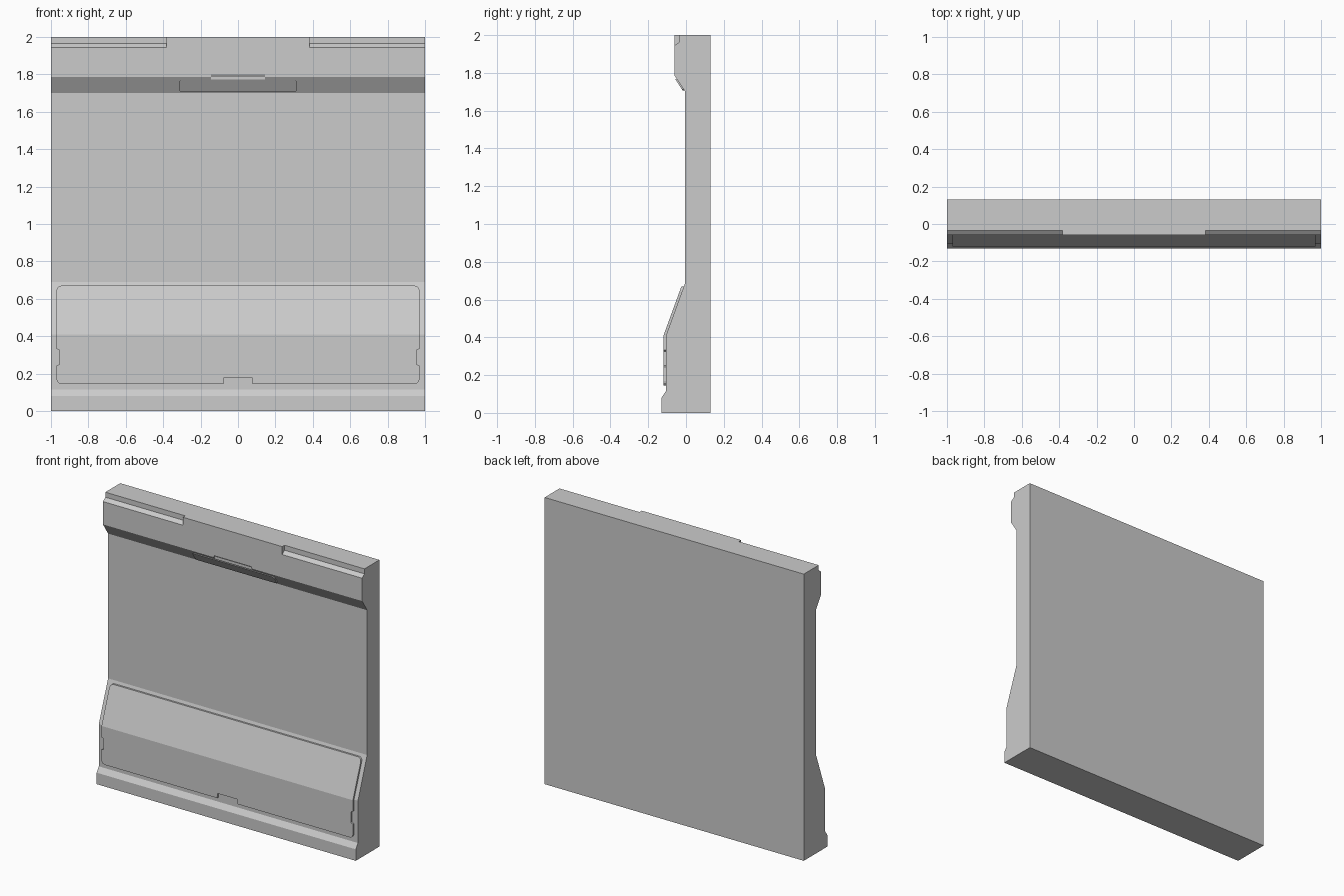
import bpy, bmesh
from math import sin, cos, pi
from mathutils import Vector

if "Cube" in bpy.data.objects:
    bpy.data.objects.remove(bpy.data.objects["Cube"])

# Front edge of the wall as (y, z), bottom to top
FRONT = [(-0.13, 0), (-0.13, 0.08), (-0.106, 0.115), (-0.106, 0.41),
         (-0.004, 0.69), (-0.004, 1.70), (-0.06, 1.785), (-0.06, 2)]
BACK = 0.13


def front_y(z):
    for (y0, z0), (y1, z1) in zip(FRONT, FRONT[1:]):
        if z1 > z0 and z0 <= z <= z1:
            return y0 + (y1 - y0) * (z - z0) / (z1 - z0)
    return FRONT[-1][0]


def make_object(name, bm):
    bmesh.ops.recalc_face_normals(bm, faces=bm.faces[:])
    mesh = bpy.data.meshes.new(name)
    bm.to_mesh(mesh)
    bm.free()
    obj = bpy.data.objects.new(name, mesh)
    bpy.context.collection.objects.link(obj)
    return obj


def extrude_profile(name, yz, x0, x1):
    bm = bmesh.new()
    face = bm.faces.new([bm.verts.new((x0, y, z)) for y, z in yz])
    geo = bmesh.ops.extrude_face_region(bm, geom=[face])["geom"]
    bmesh.ops.translate(bm, vec=(x1 - x0, 0, 0),
                        verts=[g for g in geo if isinstance(g, bmesh.types.BMVert)])
    return make_object(name, bm)


def cut(target, cutter):
    mod = target.modifiers.new("cut", 'BOOLEAN')
    mod.operation = 'DIFFERENCE'
    mod.solver = 'EXACT'
    mod.object = cutter
    bpy.context.view_layer.objects.active = target
    bpy.ops.object.modifier_apply(modifier=mod.name)
    bpy.data.objects.remove(cutter, do_unlink=True)


def corner(cx, cz, r, start, steps=3):
    return [(cx + r * cos(start + i * pi / 2 / steps),
             cz + r * sin(start + i * pi / 2 / steps)) for i in range(steps + 1)]


def raised_plate(name, half, lift, fold=None):
    """Mirror a right-hand outline and lay the plate on the wall's front."""
    outline = half + [(-x, z) for x, z in reversed(half)]
    bm = bmesh.new()
    face = bm.faces.new([bm.verts.new((x, 0, z)) for x, z in outline])
    geo = bmesh.ops.extrude_face_region(bm, geom=[face])["geom"]
    bmesh.ops.translate(bm, vec=(0, 1, 0),
                        verts=[g for g in geo if isinstance(g, bmesh.types.BMVert)])
    if fold:
        bmesh.ops.bisect_plane(bm, geom=bm.verts[:] + bm.edges[:] + bm.faces[:],
                               plane_co=Vector((0, 0, fold)), plane_no=Vector((0, 0, 1)))
    for v in bm.verts:
        v.co.y = front_y(v.co.z) + (0.015 if v.co.y > 0.5 else -lift)
    return make_object(name, bm)


# Wall body
wall = extrude_profile("wall_panel", FRONT + [(BACK, 2), (BACK, 0)], -1, 1)

# Stepped recesses at both top corners
step = [(-0.085, 1.925), (-0.034, 1.965), (-0.034, 2.1), (-0.085, 2.1)]
for x0, x1 in ((-1.1, -0.383), (0.383, 1.1)):
    cut(wall, extrude_profile("corner_cutter", step, x0, x1))

# Narrow grip slot in the edge of the overhang
slot = [(-0.09, 1.765), (-0.052, 1.765), (-0.052, 1.787), (-0.06, 1.80), (-0.09, 1.80)]
cut(wall, extrude_profile("slot_cutter", slot, -0.145, 0.145))

# Folded lower plate with side and bottom notches
lower = [(0.075, 0.178), (0.078, 0.145)]
lower += corner(0.945, 0.17, 0.025, -pi / 2)
lower += [(0.97, 0.243), (0.954, 0.25), (0.954, 0.325), (0.97, 0.332)]
lower += corner(0.945, 0.645, 0.025, 0)
raised_plate("lower_plate", lower, 0.013, fold=0.41)

# Small plate on the underside of the overhang
small = corner(0.302, 1.721, 0.014, -pi / 2) + corner(0.302, 1.754, 0.014, 0)
raised_plate("overhang_plate", small, 0.009)
